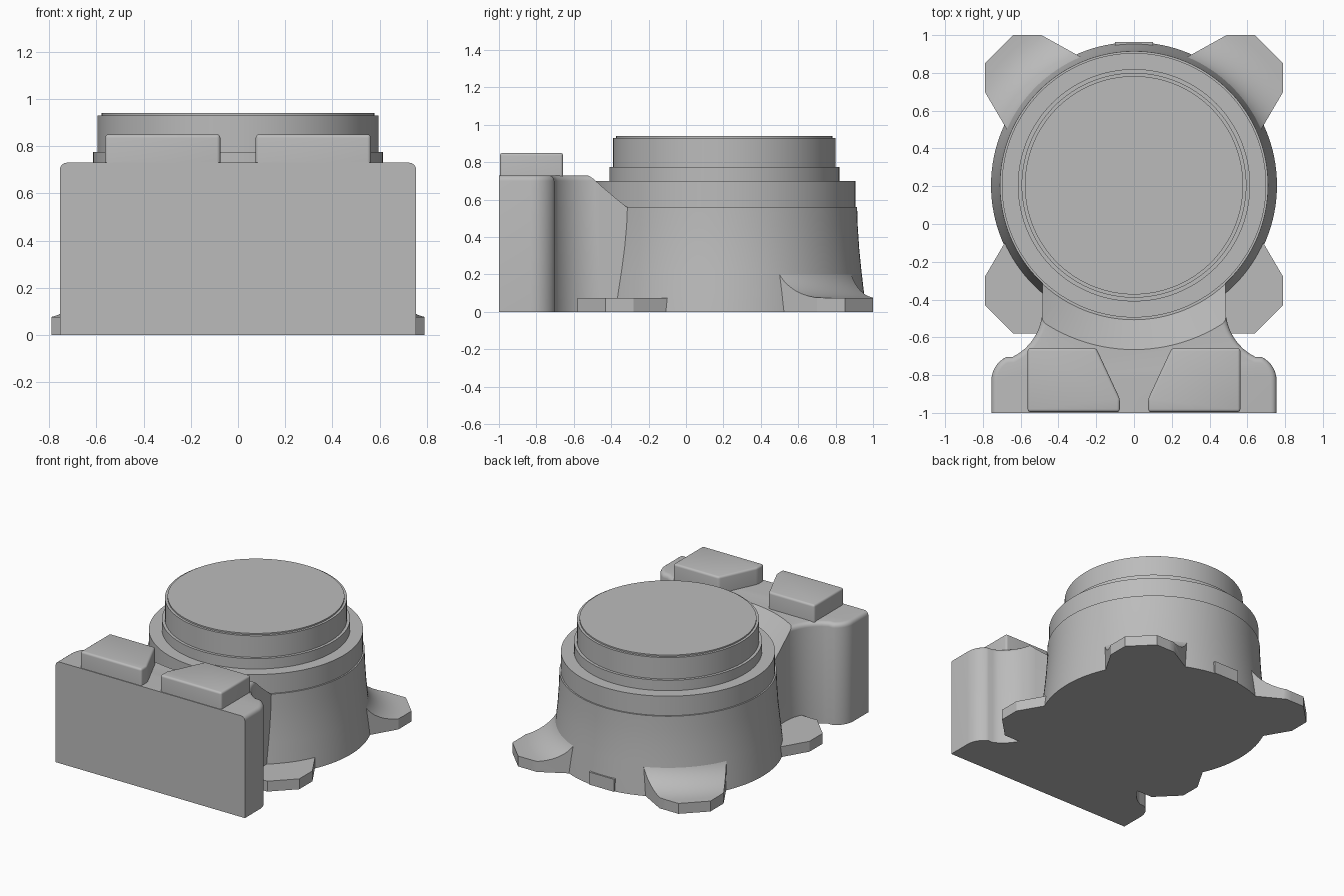
import bpy, bmesh, math
from mathutils import Matrix

cube = bpy.data.objects.get("Cube")
if cube:
    bpy.data.objects.remove(cube, do_unlink=True)

CY = 0.205  # y of the round housing's axis

grey = bpy.data.materials.new("plain_grey")
grey.use_nodes = True
colour = (0.5, 0.5, 0.5, 1)
grey.diffuse_color = colour
grey.node_tree.nodes["Principled BSDF"].inputs["Base Color"].default_value = colour


def make_object(name, bm):
    bmesh.ops.recalc_face_normals(bm, faces=bm.faces)
    mesh = bpy.data.meshes.new(name)
    bm.to_mesh(mesh)
    bm.free()
    mesh.materials.append(grey)
    obj = bpy.data.objects.new(name, mesh)
    bpy.context.collection.objects.link(obj)
    return obj


def lathe(name, profile, steps=128):
    """Spin an (r, z) profile that starts and ends on the axis."""
    bm = bmesh.new()
    verts = [bm.verts.new((r, 0, z)) for r, z in profile]
    edges = [bm.edges.new(pair) for pair in zip(verts, verts[1:])]
    bmesh.ops.spin(bm, geom=verts + edges, axis=(0, 0, 1), cent=(0, 0, 0),
                   angle=math.tau, steps=steps)
    bmesh.ops.remove_doubles(bm, verts=bm.verts, dist=0.0001)
    bmesh.ops.translate(bm, verts=bm.verts, vec=(0, CY, 0))
    return make_object(name, bm)


def prism(name, outline, z0, z1, top_bevel=0, upright_bevel=False):
    bm = bmesh.new()
    base = bm.faces.new([bm.verts.new((x, y, z0)) for x, y in outline])
    extruded = bmesh.ops.extrude_face_region(bm, geom=[base])["geom"]
    top = [g for g in extruded if isinstance(g, bmesh.types.BMVert)]
    bmesh.ops.translate(bm, verts=top, vec=(0, 0, z1 - z0))
    if top_bevel:
        # the flat front plane of the block stays crisp
        rims = [e for e in bm.edges if all(v.co.z > z1 - 0.001 for v in e.verts)
                and (upright_bevel or any(v.co.y > -0.999 for v in e.verts))]
        if upright_bevel:
            rims += [e for e in bm.edges
                     if abs(e.verts[0].co.z - e.verts[1].co.z) > 0.01]
        bmesh.ops.bevel(bm, geom=rims, offset=top_bevel, segments=4,
                        profile=0.5, affect='EDGES')
    return make_object(name, bm)


def cut(obj, cutter, operation):
    mod = obj.modifiers.new("cut", 'BOOLEAN')
    mod.object = cutter
    mod.operation = operation
    mod.solver = 'EXACT'
    activate(obj)
    bpy.ops.object.modifier_apply(modifier=mod.name)
    bpy.data.objects.remove(cutter, do_unlink=True)


def activate(obj):
    bpy.ops.object.select_all(action='DESELECT')
    obj.select_set(True)
    bpy.context.view_layer.objects.active = obj


def smooth(obj):
    activate(obj)
    bpy.ops.object.shade_smooth_by_angle(angle=math.radians(30))


def mirrored(points, side):
    return [(side * x, y) for x, y in points]


# Round housing: flared skirt, collar and stepped cap
smooth(lathe("round_housing", [
    (0, 0), (0.757, 0), (0.747, 0.1), (0.733, 0.22), (0.721, 0.34),
    (0.713, 0.46), (0.71, 0.56), (0.70, 0.56), (0.70, 0.70), (0.615, 0.70),
    (0.615, 0.775), (0.595, 0.775), (0.595, 0.93), (0.578, 0.93),
    (0.578, 0.94), (0, 0.94)]))

# Front block with a neck running into the housing
half = [(0.755, -1), (0.755, -0.83)]
for i in range(1, 9):  # rounded shoulder
    a = math.radians(i * 8)
    half.append((0.615 + 0.14 * math.cos(a), -0.83 + 0.14 * math.sin(a)))
for i in range(9):  # hollow curve into the neck
    a = math.radians(244 - i * 8)
    half.append((0.765 + 0.28 * math.cos(a), -0.452 + 0.28 * math.sin(a)))
half += [(0.485, -0.2)]
outline = half + mirrored(reversed(half), -1)
block = prism("front_block", outline, 0, 0.73, top_bevel=0.03)
cone = lathe("cone_cutter", [(0, 0.56), (0.712, 0.56), (0.87, 0.73),
                             (0.963, 0.83), (0, 0.83)])
cut(block, cone, 'DIFFERENCE')
smooth(block)

# Two raised pads on the block
pad = [(0.075, -0.995), (0.563, -0.995), (0.563, -0.657),
       (0.2, -0.657), (0.075, -0.925)]
for side, name in ((1, "left_pad"), (-1, "right_pad")):
    smooth(prism(name, mirrored(pad, side), 0.72, 0.85, 0.015, True))

# Mounting feet: flat in front, swept up to the housing at the back
foot = [(0.31, 0.90), (0.49, 1.0), (0.64, 1.0), (0.79, 0.85),
        (0.79, 0.70), (0.62, 0.41), (0.4, 0.4), (0.2, 0.84)]
sweep = [(0, 0), (1.2, 0), (1.2, 0.075)]
for i in range(11):
    a = math.radians(i * 9)
    sweep.append((0.96 - 0.245 * math.sin(a), 0.28 - 0.205 * math.cos(a)))
sweep.append((0, 0.28))
for side, name in ((1, "left"), (-1, "right")):
    rear = prism("rear_foot_" + name, mirrored(foot, side), -0.1, 0.4)
    cut(rear, lathe("sweep_cutter", sweep), 'INTERSECT')
    smooth(rear)
    front = [(x, 2 * 0.21 - y) for x, y in mirrored(foot, side)]
    smooth(prism("front_foot_" + name, front, 0, 0.075))

# Small tab at the back of the skirt
prism("rear_tab", [(-0.1, 0.8), (0.1, 0.8), (0.1, 0.963), (-0.1, 0.963)], 0, 0.09)
